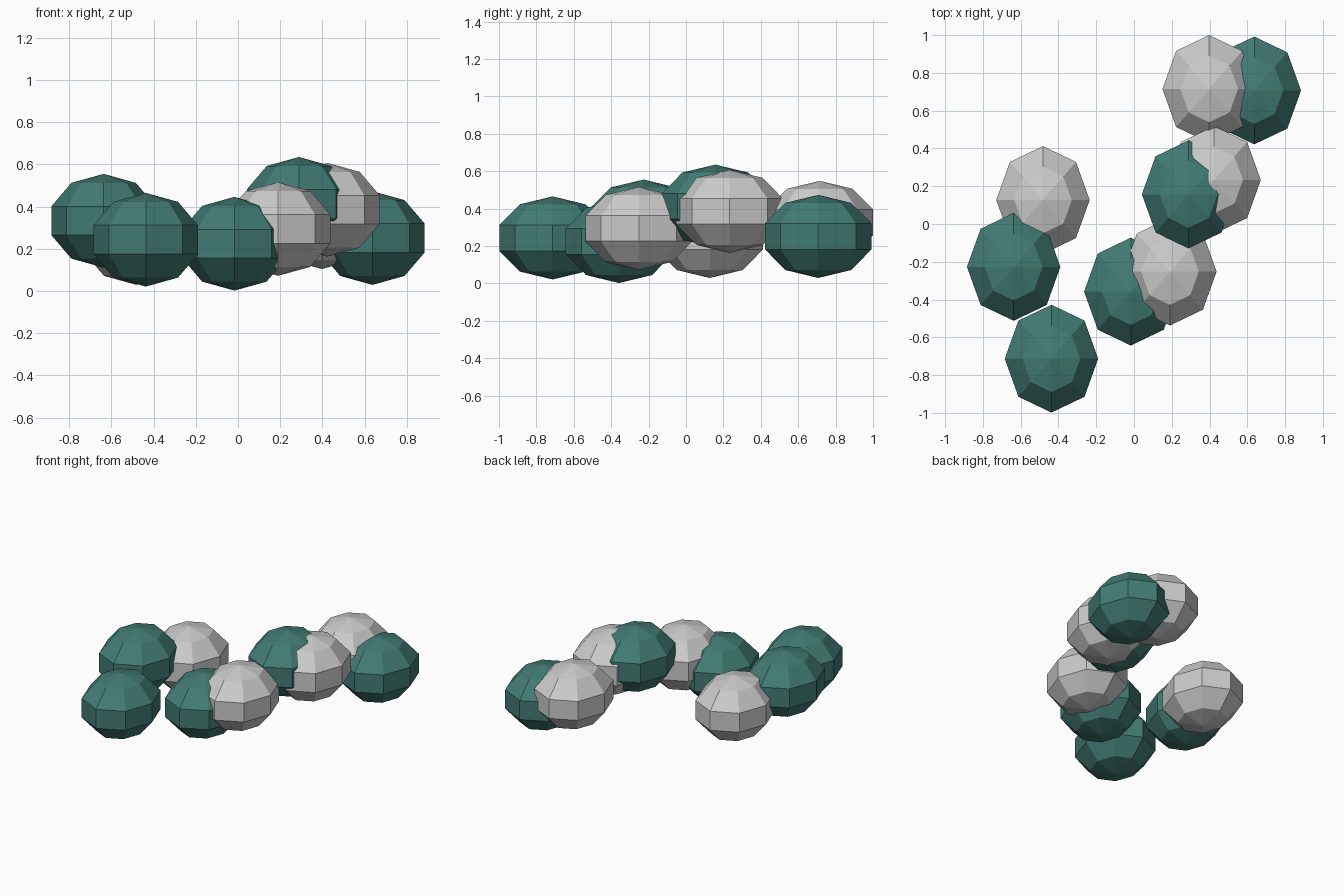
import bpy

if "Cube" in bpy.data.objects:
    bpy.data.objects.remove(bpy.data.objects["Cube"])

# Low-poly pebble: 8-sided, 5-ring ellipsoid
RADII = (0.26, 0.30, 0.222)

teal = bpy.data.materials.new("teal")
teal.diffuse_color = (0.055, 0.2, 0.175, 1)
teal.use_nodes = True
teal.node_tree.nodes["Principled BSDF"].inputs["Base Color"].default_value = teal.diffuse_color


def pebble(name, centre, material=None):
    bpy.ops.mesh.primitive_uv_sphere_add(segments=8, ring_count=5, radius=1, location=centre)
    ob = bpy.context.object
    ob.name = name
    ob.scale = RADII
    bpy.ops.object.transform_apply(location=False, rotation=False, scale=True)
    bpy.ops.object.shade_flat()
    if material:
        ob.data.materials.append(material)


# Teal pebbles
for i, c in enumerate([
    (-0.637, -0.227, 0.333),
    (-0.437, -0.713, 0.243),
    (-0.017, -0.358, 0.224),
    (0.289, 0.157, 0.413),
    (0.637, 0.707, 0.251),
]):
    pebble(f"teal_pebble_{i + 1}", c, teal)

# Grey pebbles
for i, c in enumerate([
    (-0.482, 0.127, 0.251),
    (0.190, -0.252, 0.294),
    (0.424, 0.233, 0.385),
    (0.398, 0.715, 0.326),
]):
    pebble(f"grey_pebble_{i + 1}", c)
